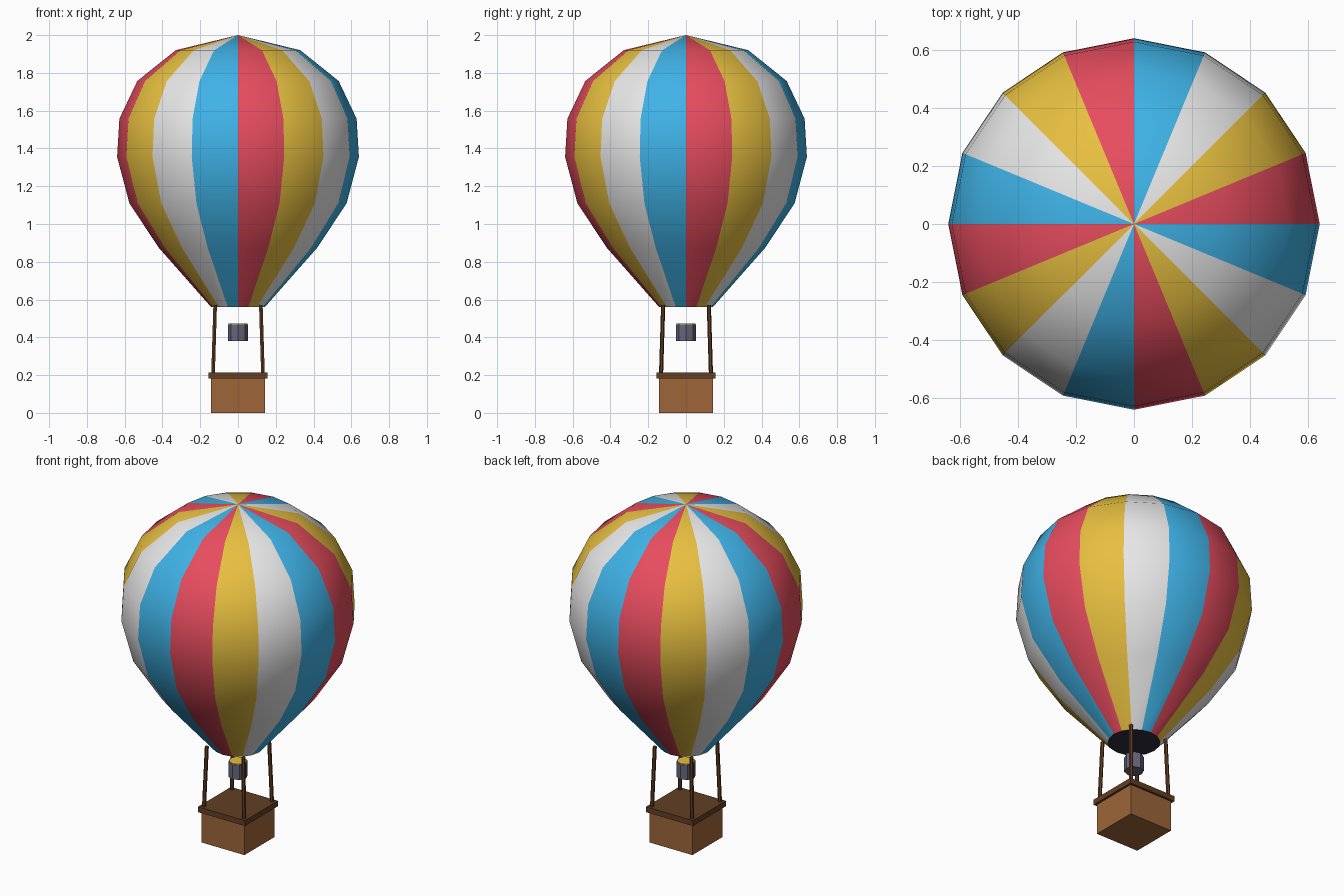
import bpy, bmesh, math
from mathutils import Vector

if "Cube" in bpy.data.objects:
    bpy.data.objects.remove(bpy.data.objects["Cube"])


def mat(name, hexcol):
    def lin(c):
        return c / 12.92 if c <= 0.04045 else ((c + 0.055) / 1.055) ** 2.4
    m = bpy.data.materials.new(name)
    rgb = [lin(int(hexcol[i:i + 2], 16) / 255) for i in (0, 2, 4)]
    m.diffuse_color = (*rgb, 1)
    m.use_nodes = True
    m.node_tree.nodes["Principled BSDF"].inputs["Base Color"].default_value = m.diffuse_color
    return m


RED = mat("red fabric", "E84D5F")
YELLOW = mat("yellow fabric", "E8C040")
WHITE = mat("white fabric", "ECECEC")
BLUE = mat("blue fabric", "40B5EA")
WICKER = mat("wicker brown", "9E6639")
WOOD = mat("dark wood", "613E23")
METAL = mat("burner metal", "66667E")
DARK = mat("dark mouth", "332C40")


def finish(name, bm, mats):
    bmesh.ops.recalc_face_normals(bm, faces=bm.faces)
    me = bpy.data.meshes.new(name)
    bm.to_mesh(me)
    bm.free()
    for m in mats:
        me.materials.append(m)
    ob = bpy.data.objects.new(name, me)
    bpy.context.collection.objects.link(ob)
    return ob


def box(name, half, z0, z1, m):
    bm = bmesh.new()
    bmesh.ops.create_cube(bm, size=1)
    for v in bm.verts:
        v.co = (v.co.x * 2 * half, v.co.y * 2 * half, z0 + (v.co.z + 0.5) * (z1 - z0))
    return finish(name, bm, [m])


def rod(name, a, b, r, sides, m):
    a, b = Vector(a), Vector(b)
    bm = bmesh.new()
    bmesh.ops.create_cone(bm, cap_ends=True, segments=sides, radius1=r, radius2=r,
                          depth=(b - a).length)
    q = Vector((0, 0, 1)).rotation_difference(b - a)
    for v in bm.verts:
        v.co = q @ v.co + (a + b) / 2
    return finish(name, bm, [m])


# Envelope: 16-sided lathe, one colour per gore
profile = [(0.142, 0.56), (0.42, 0.875), (0.575, 1.11), (0.64, 1.355),
           (0.628, 1.557), (0.533, 1.757), (0.33, 1.92)]
N = 16
bm = bmesh.new()
rings = [[bm.verts.new((r * math.cos(2 * math.pi * i / N), r * math.sin(2 * math.pi * i / N), z))
          for i in range(N)] for r, z in profile]
pole = bm.verts.new((0, 0, 2))
for i in range(N):
    j = (i + 1) % N
    for lo, hi in zip(rings, rings[1:]):
        bm.faces.new((lo[i], lo[j], hi[j], hi[i])).material_index = i % 4
    bm.faces.new((rings[-1][i], rings[-1][j], pole)).material_index = i % 4
for f in bm.faces:
    f.smooth = True
finish("envelope", bm, [RED, YELLOW, WHITE, BLUE])

# Dark mouth closing the bottom of the envelope
rod("envelope_mouth", (0, 0, 0.56), (0, 0, 0.564), 0.142, N, DARK)

# Burner with flame plate on top
rod("burner", (0, 0, 0.38), (0, 0, 0.468), 0.053, 8, METAL)
rod("burner_flame", (0, 0, 0.468), (0, 0, 0.473), 0.05, 8, YELLOW)

# Basket and rim
box("basket", 0.142, 0, 0.19, WICKER)
box("basket_rim", 0.155, 0.182, 0.214, WOOD)

# Four suspension ropes
for sx in (-1, 1):
    for sy in (-1, 1):
        rod("rope_" + ("left" if sx < 0 else "right") + ("_front" if sy < 0 else "_back"),
            (sx * 0.132, sy * 0.132, 0.205), (sx * 0.121, sy * 0.121, 0.57), 0.011, 6, WOOD)
